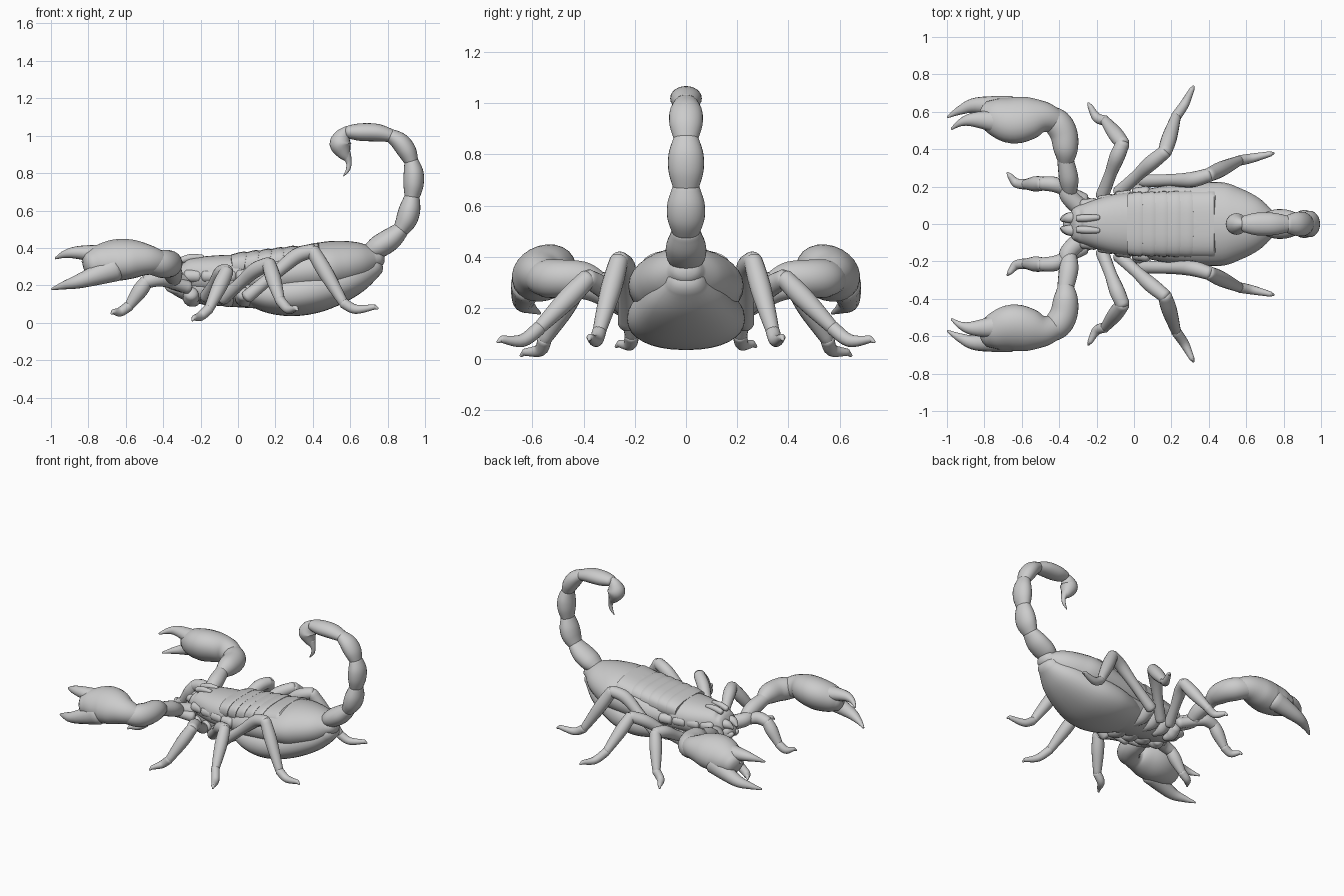
import bpy, bmesh, math
from mathutils import Vector

if "Cube" in bpy.data.objects:
    bpy.data.objects.remove(bpy.data.objects["Cube"])

grey = bpy.data.materials.new("shell_grey")
grey.diffuse_color = (0.6, 0.6, 0.6, 1)
grey.use_nodes = True
grey.node_tree.nodes["Principled BSDF"].inputs["Base Color"].default_value = grey.diffuse_color


def spline(keys, steps):
    """Catmull-Rom curve through keys of any dimension."""
    out = []
    n = len(keys)
    for i in range(n - 1):
        a, b, c, d = (keys[max(i - 1, 0)], keys[i], keys[i + 1], keys[min(i + 2, n - 1)])
        for k in range(steps):
            t = k / steps
            out.append([0.5 * (2 * q + (r - p) * t + (2 * p - 5 * q + 4 * r - s) * t * t
                               + (3 * q - p - 3 * r + s) * t ** 3)
                        for p, q, r, s in zip(a, b, c, d)])
    out.append(list(keys[-1]))
    return out


def tube(name, keys, side=None, mirror=True, steps=5, sides=16, cap=0.6, power=1.0):
    """Domed limb through (x, y, z, half width[, half height]) keys."""
    keys = [tuple(k) if len(k) == 5 else tuple(k) + (k[3],) for k in keys]
    samples = spline(keys, steps)
    pts = [Vector(s[:3]) for s in samples]
    last = len(pts) - 1
    prev = Vector(side) if side else (pts[1] - pts[0]).orthogonal()
    frames, rings = [], []
    for i in range(last + 1):
        t = (pts[min(i + 1, last)] - pts[max(i - 1, 0)]).normalized()
        base = Vector(side) if side else prev
        prev = (base - t * base.dot(t)).normalized()
        frames.append((t, prev, t.cross(prev)))

    def ring(i, scale=1.0, shift=0.0):
        t, s, u = frames[i]
        w, h = (max(v, .002) * scale for v in samples[i][3:])
        loop = []
        for k in range(sides):
            ca, sa = math.cos(math.tau * k / sides), math.sin(math.tau * k / sides)
            loop.append(pts[i] + t * shift + s * w * math.copysign(abs(ca) ** power, ca)
                        + u * h * math.copysign(abs(sa) ** power, sa))
        rings.append(loop)

    dome = [math.radians(d) for d in (80, 55, 28)]
    for a in dome:
        ring(0, math.cos(a), -math.sin(a) * min(samples[0][3:]) * cap)
    for i in range(last + 1):
        ring(i)
    for a in reversed(dome):
        ring(last, math.cos(a), math.sin(a) * min(samples[-1][3:]) * cap)

    bm = bmesh.new()
    vs = [[bm.verts.new(co) for co in loop] for loop in rings]
    for a, b in zip(vs, vs[1:]):
        for k in range(sides):
            j = (k + 1) % sides
            bm.faces.new((a[k], a[j], b[j], b[k]))
    bm.faces.new(vs[0][::-1])
    bm.faces.new(vs[-1])
    bmesh.ops.recalc_face_normals(bm, faces=bm.faces)
    me = bpy.data.meshes.new(name)
    bm.to_mesh(me)
    bm.free()
    me.materials.append(grey)
    ob = bpy.data.objects.new(name, me)
    bpy.context.collection.objects.link(ob)
    bpy.context.view_layer.objects.active = ob
    ob.select_set(True)
    bpy.ops.object.shade_smooth_by_angle(angle=math.radians(50))
    ob.select_set(False)
    if mirror:
        ob.modifiers.new("Mirror", 'MIRROR').use_axis = (False, True, False)


def body(name, *keys, **kw):
    """Centre-line part through (x, bottom z, top z, half width) keys."""
    tube(name, [(x, 0, (b + t) / 2, w, (t - b) / 2) for x, b, t, w in keys],
         side=(0, 1, 0), sides=32, mirror=False, **kw)


def leg(name, hip, thigh, knee, ankle, ball, toe):
    """Thigh swelling to the knee, tapering shin, small clawed foot."""
    hip, thigh, knee, ankle, ball, toe = map(Vector, (hip, thigh, knee, ankle, ball, toe))
    tube(name + "_thigh", [(*hip, .036), (*hip.lerp(thigh, .55), .033), (*thigh, .041), (*knee, .037)])
    tube(name + "_shin", [(*knee, .037), (*knee.lerp(ankle, .4), .041), (*ankle, .026)])
    tube(name + "_foot", [(*ankle, .028), (*ball, .025), (*toe, .014)])
    claw = toe + (toe - ball).normalized() * .018 - Vector((0, 0, .012))
    tube(name + "_claw", [(*toe, .013), (*claw, .006)], sides=10)


# Head and chest
body("head_shield", (-.32, .22, .325, .085), (-.27, .17, .345, .11),
     (-.12, .145, .36, .157), (.02, .14, .365, .175), cap=.3, power=.85)
body("chest", (-.35, .16, .26, .06), (-.25, .11, .27, .10), (-.1, .09, .28, .14), (.2, .07, .3, .19))

# Abdomen: upper shell and sagging belly with a groove between
body("abdomen_shell", (0, .15, .33, .17), (.2, .13, .38, .21), (.45, .15, .43, .225),
     (.57, .18, .44, .19), (.67, .23, .43, .137), (.74, .29, .40, .07), cap=.8)
body("belly", (.08, .085, .23, .16), (.17, .05, .25, .20), (.28, .035, .27, .228),
     (.4, .05, .29, .225), (.52, .095, .31, .19), (.63, .16, .345, .145),
     (.72, .24, .37, .08), cap=.8, power=.9)

# Overlapping back plates, each with a raised rear lip
edges = [-.03 + .066 * i for i in range(6)] + [.43]
for i, (x0, x1) in enumerate(zip(edges, edges[1:])):
    z1, w1 = .375 + .12 * x1, .172 + .02 * x1
    body(f"back_plate_{i + 1}", (x0, .24, .368 + .11 * x0, .165 + .04 * x0),
         (x1 - .012, .24, z1, w1), (x1, .24, z1, w1), cap=.06, power=.72, steps=3)

# Eye ridges and mouth pincers
tube("eye_ridge", [(-.30, .03, .335, .018), (-.25, .032, .348, .02), (-.19, .035, .35, .014)])
tube("mouth_pincer", [(-.31, .035, .26, .032), (-.35, .032, .26, .028), (-.385, .022, .24, .01)])
tube("lower_mouth", [(-.30, .035, .18, .035), (-.36, .03, .19, .028), (-.385, .025, .2, .014)])

# Hip lumps along the underside and sides
for i in range(4):
    x, y = -.25 + .093 * i, .115 + .024 * i
    tube(f"hip_{i + 1}", [(x + .02, .035, .115, .03), (x, y * .6, .13, .044), (x, y, .155, .038)])
    tube(f"side_lump_{i + 1}", [(x - .02, y * .85, .25, .035), (x + .04, y * .9, .25, .035)])

# Walking legs
leg("front_leg", (-.27, .13, .19), (-.42, .21, .235), (-.49, .216, .22),
    (-.582, .212, .09), (-.63, .22, .058), (-.665, .26, .06))
leg("second_leg", (-.17, .15, .14), (-.09, .36, .265), (-.06, .43, .275),
    (-.155, .553, .075), (-.20, .57, .035), (-.235, .63, .027))
leg("third_leg", (-.08, .17, .13), (.09, .325, .28), (.165, .385, .315),
    (.225, .575, .12), (.27, .64, .072), (.31, .72, .078))
leg("rear_leg", (.05, .23, .14), (.31, .237, .355), (.40, .262, .385),
    (.565, .34, .105), (.63, .352, .072), (.73, .375, .085))

# Pincer arms
tube("arm_base", [(-.29, .09, .21, .05), (-.35, .15, .225, .047), (-.36, .20, .235, .04)])
tube("upper_arm", [(-.345, .18, .235, .042), (-.35, .25, .27, .052), (-.37, .36, .305, .042)])
tube("forearm", [(-.365, .34, .30, .045), (-.365, .40, .315, .066), (-.375, .48, .315, .074),
                 (-.41, .54, .315, .075), (-.47, .58, .32, .06)], sides=20)
tube("hand", [(-.41, .545, .315, .06, .065), (-.48, .57, .335, .085, .08), (-.56, .565, .34, .12, .098),
              (-.65, .555, .335, .13, .105), (-.74, .575, .32, .105, .092), (-.79, .59, .31, .075, .07)],
     side=(0, .88, -.48), sides=24, cap=.5)
tube("upper_finger", [(-.66, .54, .36, .075, .06), (-.84, .558, .375, .042, .037),
                      (-.92, .545, .368, .022, .022), (-.975, .508, .345, .006)], side=(0, 1, 0))
tube("lower_finger", [(-.66, .62, .29, .065, .07), (-.84, .635, .225, .042, .04),
                      (-.93, .608, .20, .024, .022), (-.995, .572, .18, .006)], side=(0, 1, 0))
tube("finger_tooth", [(-.80, .57, .345, .02), (-.83, .575, .325, .008)], sides=10)

# Tail: equal bulging segments along one curve, pinched at the joints
curve = spline([(.70, .375), (.87, .495), (.93, .67), (.928, .86), (.82, 1.0), (.59, 1.02)], 3)
swell = (.057, .077, .077, .057)
for i in range(5):
    size = 1 - .055 * i
    tube(f"tail_segment_{i + 1}",
         [(x, 0, z, r * size, r * size * .78)
          for (x, z), r in zip(curve[3 * i:3 * i + 4], swell)],
         side=(0, 1, 0), sides=24, mirror=False)

# Sting
tube("venom_bulb", [(.583, 0, 1.03, .024), (.558, 0, .995, .045), (.548, 0, .955, .058),
                    (.565, 0, .91, .04), (.585, 0, .88, .022)], side=(0, 1, 0), mirror=False)
tube("stinger", [(.575, 0, .90, .03), (.592, 0, .86, .016), (.588, 0, .82, .011),
                 (.565, 0, .785, .003)], side=(0, 1, 0), mirror=False)
